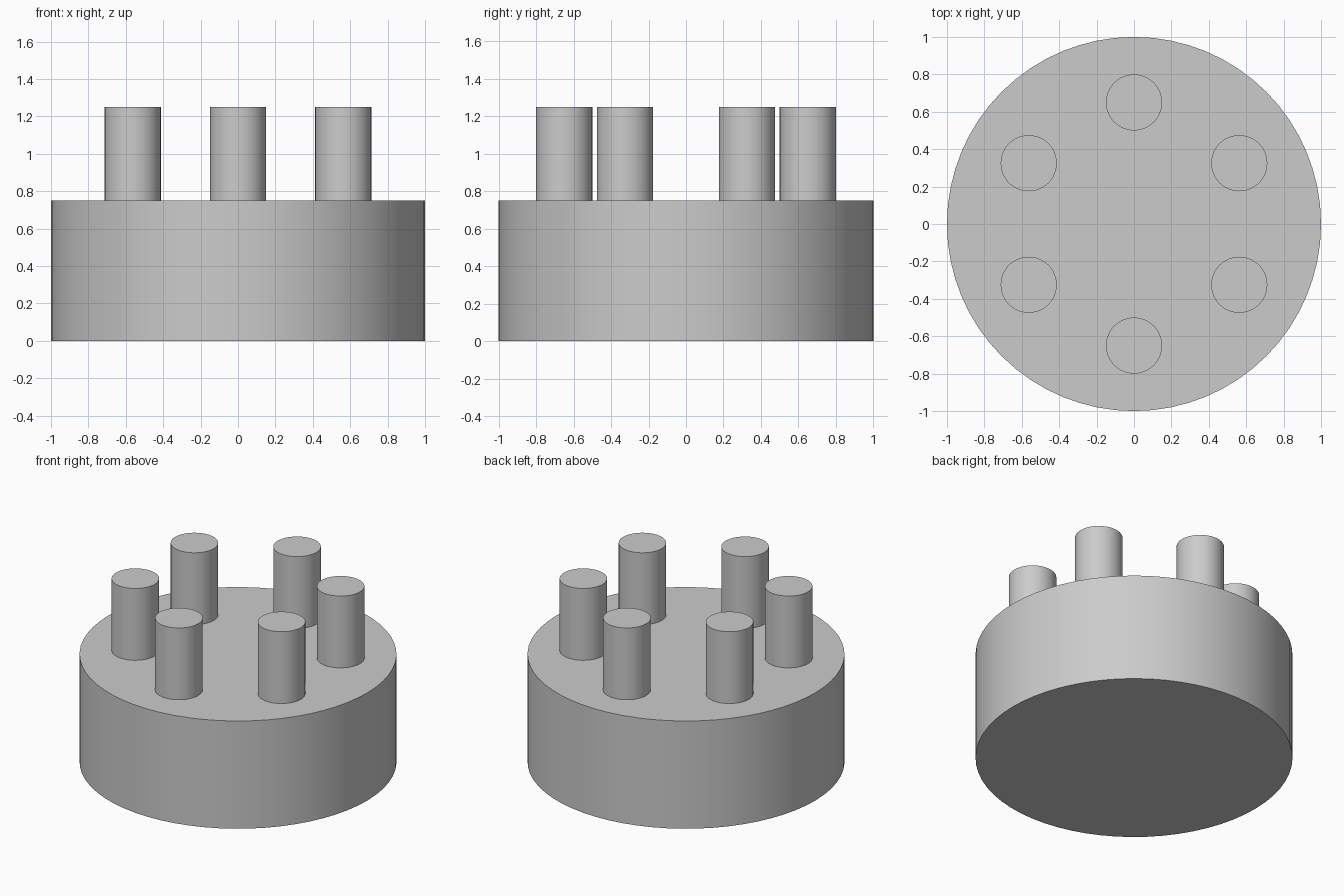
import bpy
from math import cos, sin, radians

cube = bpy.data.objects.get("Cube")
if cube:
    bpy.data.objects.remove(cube, do_unlink=True)

# Single grey finish
grey = bpy.data.materials.new("plain_grey")
grey.use_nodes = True
color = (0.6, 0.6, 0.6, 1)
grey.diffuse_color = color
grey.node_tree.nodes["Principled BSDF"].inputs["Base Color"].default_value = color


def cylinder(name, radius, bottom, top, x=0, y=0, sides=64):
    bpy.ops.mesh.primitive_cylinder_add(
        vertices=sides, radius=radius, depth=top - bottom,
        location=(x, y, (bottom + top) / 2))
    obj = bpy.context.object
    obj.name = name
    obj.data.materials.append(grey)
    bpy.ops.object.shade_smooth_by_angle(angle=radians(30))
    return obj


# Round base
BASE_TOP = 0.75
cylinder("base", 1, 0, BASE_TOP)

# Ring of six upright pins
PINS = 6
RING = 0.65
for i in range(PINS):
    angle = radians(30 + 360 / PINS * i)
    cylinder(f"pin_{i + 1}", 0.15, BASE_TOP, 1.25,
             RING * cos(angle), RING * sin(angle), sides=48)
